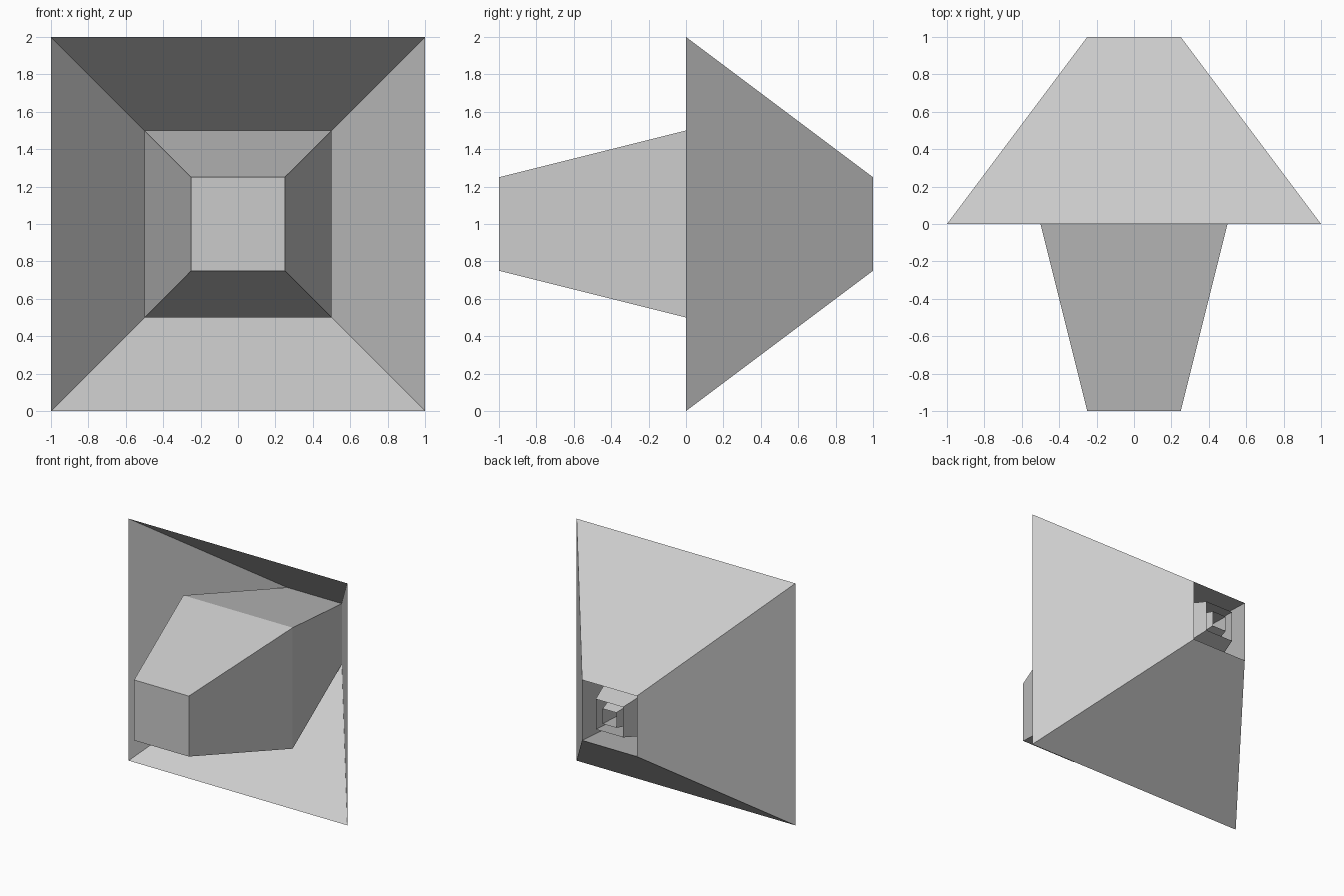
import bpy
import bmesh

if "Cube" in bpy.data.objects:
    bpy.data.objects.remove(bpy.data.objects["Cube"])

CENTRE_Z = 1.0


def square_shell(name, rings, cap_first=False):
    """Loft square rings given as (y, half width) into an open flat-faced shell."""
    bm = bmesh.new()
    loops = []
    for y, h in rings:
        corners = ((-h, -h), (h, -h), (h, h), (-h, h))
        loops.append([bm.verts.new((x, y, CENTRE_Z + z)) for x, z in corners])
    for a, b in zip(loops, loops[1:]):
        for i in range(4):
            j = (i + 1) % 4
            bm.faces.new((a[i], a[j], b[j], b[i]))
    if cap_first:
        bm.faces.new(loops[0])
    bmesh.ops.recalc_face_normals(bm, faces=bm.faces)
    mesh = bpy.data.meshes.new(name)
    bm.to_mesh(mesh)
    bm.free()
    obj = bpy.data.objects.new(name, mesh)
    bpy.context.collection.objects.link(obj)
    return obj


# Capped front body, swelling at the middle, folding back into the wide open hood
square_shell("body_and_hood",
             [(-1, 0.25), (0, 0.5), (1, 0.25), (0, 1.0)], cap_first=True)

# Nested funnels seen through the rear opening
square_shell("inner_funnel", [(0, 0.375), (1, 0.125)])
square_shell("core_funnel", [(0, 0.25), (1, 0.0625)])
